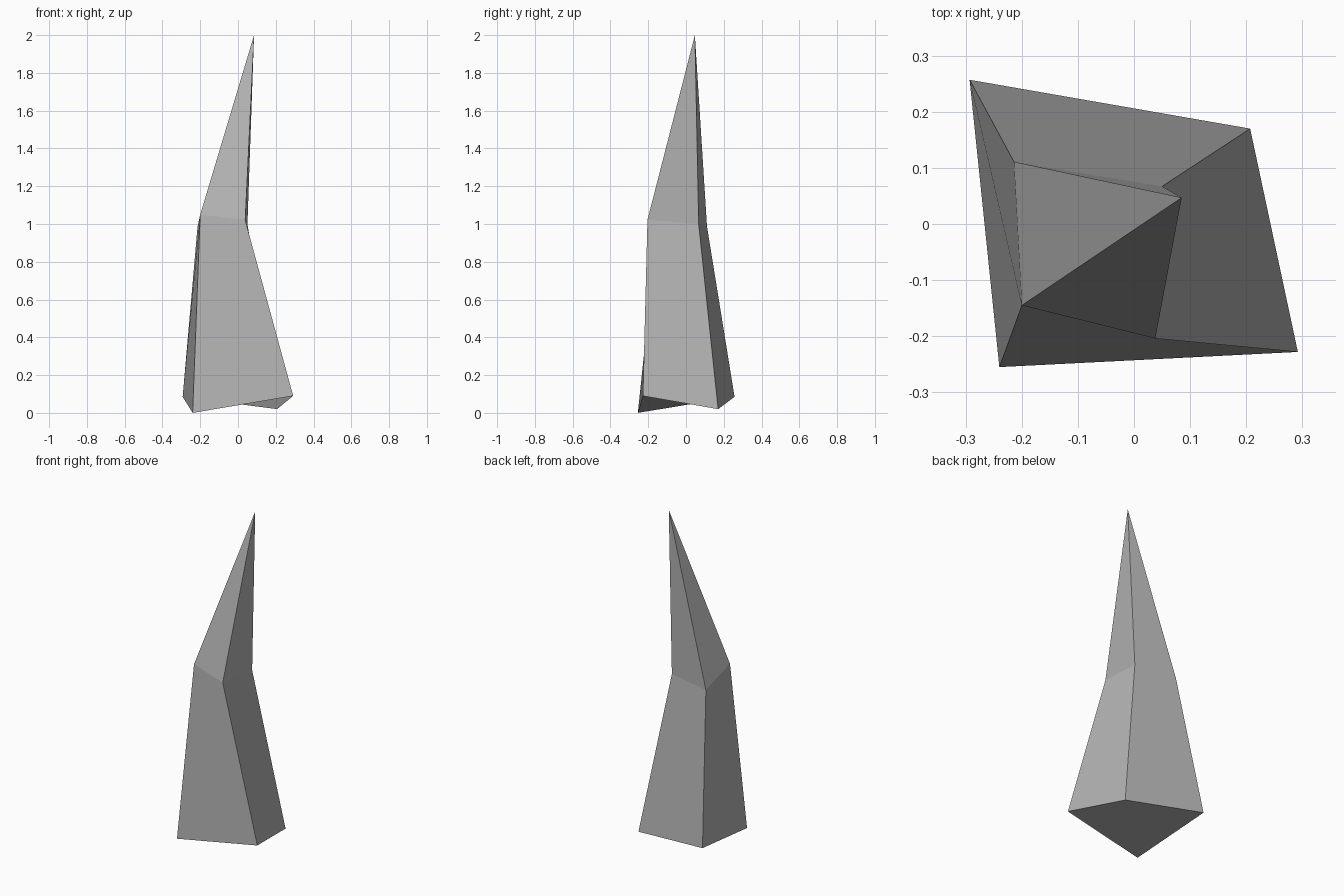
import bpy, bmesh

if "Cube" in bpy.data.objects:
    bpy.data.objects.remove(bpy.data.objects["Cube"])

# Crooked four-sided crystal spike: base ring, middle ring, apex
base_ring = [(-0.24, -0.255, 0.0), (0.292, -0.228, 0.09),
             (0.207, 0.17, 0.02), (-0.293, 0.257, 0.085)]
mid_ring = [(-0.2, -0.145, 1.05), (0.038, -0.204, 1.022),
            (0.05, 0.067, 1.0), (-0.214, 0.111, 0.988)]
apex_point = (0.085, 0.047, 2.0)

bm = bmesh.new()
low = [bm.verts.new(p) for p in base_ring]
mid = [bm.verts.new(p) for p in mid_ring]
apex = bm.verts.new(apex_point)

for i in range(4):
    j = (i + 1) % 4
    # Twisted shaft side; the first corner sets which way it folds
    if i < 3:
        bm.faces.new((low[j], mid[j], mid[i], low[i]))
    else:
        bm.faces.new((low[i], low[j], mid[j], mid[i]))
    # Tip side
    bm.faces.new((mid[i], mid[j], apex))

# Uneven underside
bm.faces.new((low[3], low[2], low[1], low[0]))
bmesh.ops.recalc_face_normals(bm, faces=bm.faces[:])

mesh = bpy.data.meshes.new("spike")
bm.to_mesh(mesh)
bm.free()

# Dark grey stone
stone = bpy.data.materials.new("dark_grey")
stone.diffuse_color = (0.45, 0.45, 0.45, 1.0)
stone.use_nodes = True
stone.node_tree.nodes["Principled BSDF"].inputs["Base Color"].default_value = stone.diffuse_color
mesh.materials.append(stone)
bpy.context.collection.objects.link(bpy.data.objects.new("spike", mesh))
